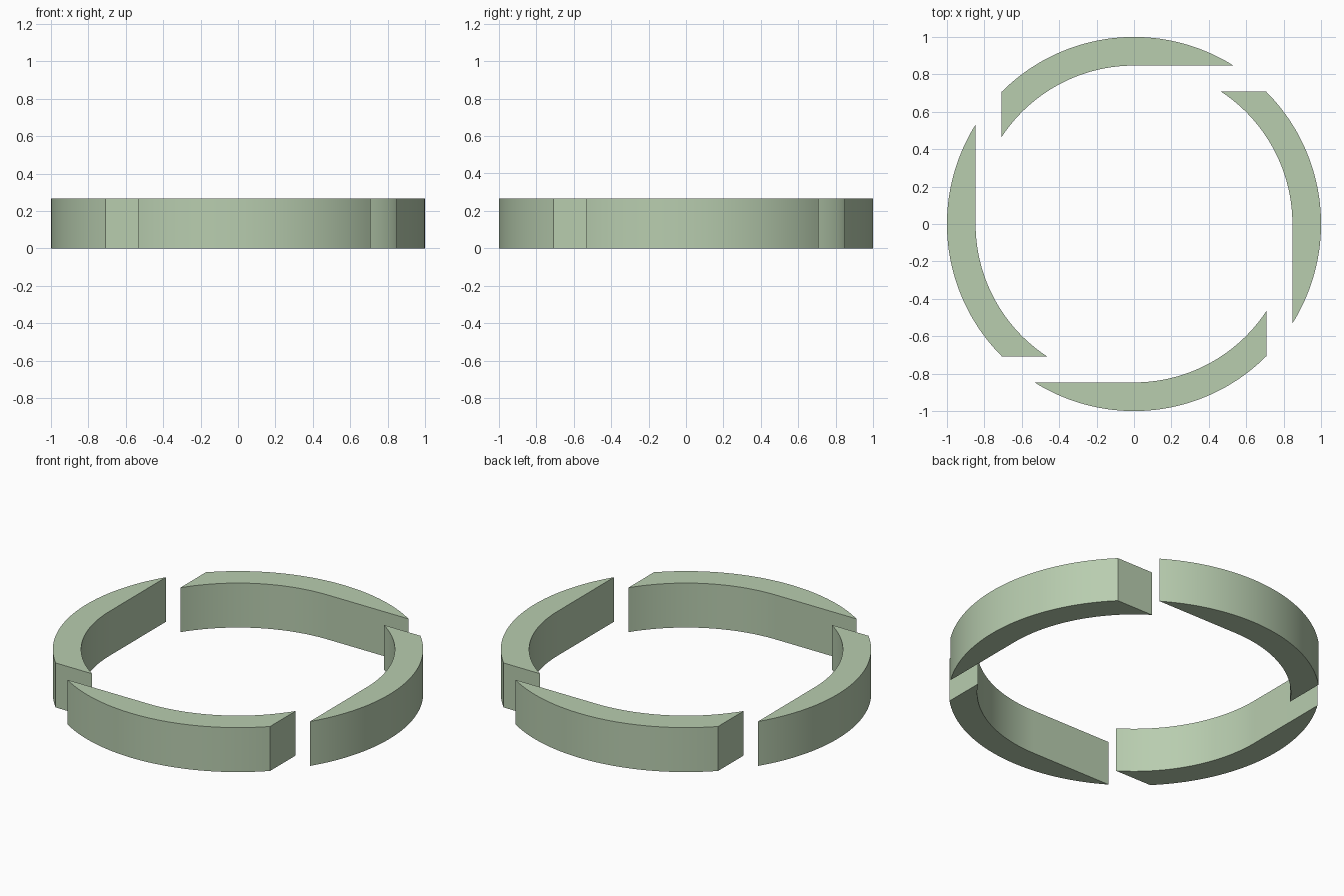
import bpy, bmesh
from math import sin, cos, acos, asin, pi, radians

if "Cube" in bpy.data.objects:
    bpy.data.objects.remove(bpy.data.objects["Cube"])

R_OUT, R_IN, HEIGHT, STEPS = 1.0, 0.847, 0.265, 48
CUT = R_OUT * cos(pi / 4)          # plane of the blunt end

mat = bpy.data.materials.new("pale_green")
mat.diffuse_color = (0.48, 0.61, 0.43, 1)
mat.use_nodes = True
mat.node_tree.nodes["Principled BSDF"].inputs["Base Color"].default_value = mat.diffuse_color


def arc(r, a0, a1):
    return [(r * cos(a0 + (a1 - a0) * i / STEPS), r * sin(a0 + (a1 - a0) * i / STEPS))
            for i in range(STEPS + 1)]


# Blade profile: outer arc from tip to blunt end, inner arc back, straight edge to tip
profile = arc(R_OUT, asin(R_IN / R_OUT), radians(135))
profile += arc(R_IN, acos(-CUT / R_IN), pi / 2)


def make_segment(name, turn):
    bm = bmesh.new()
    c, s = cos(turn), sin(turn)
    base = bm.faces.new([bm.verts.new((x * c - y * s, x * s + y * c, 0)) for x, y in profile])
    ext = bmesh.ops.extrude_face_region(bm, geom=[base], use_keep_orig=True)
    top = [v for v in ext["geom"] if isinstance(v, bmesh.types.BMVert)]
    bmesh.ops.translate(bm, vec=(0, 0, HEIGHT), verts=top)
    bmesh.ops.recalc_face_normals(bm, faces=bm.faces)
    mesh = bpy.data.meshes.new(name)
    bm.to_mesh(mesh)
    bm.free()
    mesh.materials.append(mat)
    obj = bpy.data.objects.new(name, mesh)
    bpy.context.collection.objects.link(obj)
    bpy.ops.object.select_all(action='DESELECT')
    obj.select_set(True)
    bpy.context.view_layer.objects.active = obj
    bpy.ops.object.shade_smooth_by_angle(angle=radians(20))


# Four identical ring segments, a quarter turn apart
for i, side in enumerate(("back", "left", "front", "right")):
    make_segment(f"ring_segment_{side}", i * pi / 2)
